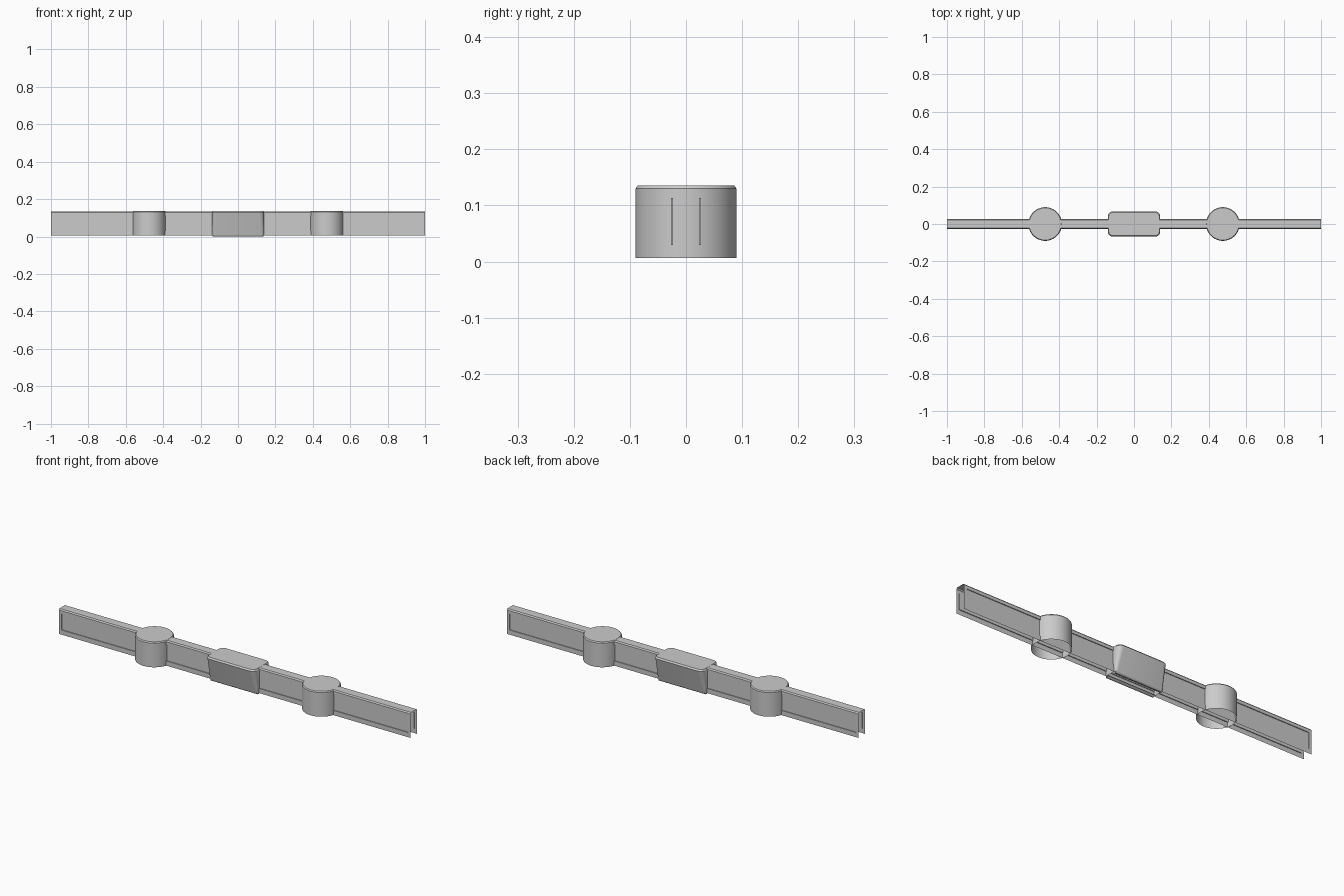
import bpy, bmesh, math

if "Cube" in bpy.data.objects:
    bpy.data.objects.remove(bpy.data.objects["Cube"])


def loft(name, rings, closed=True, cap=True, mirror=False, smooth=False):
    """Skin a list of equal-length point rings, optionally capping the last one."""
    bm = bmesh.new()
    vr = [[bm.verts.new(p) for p in r] for r in rings]
    n = len(rings[0])
    for a, b in zip(vr, vr[1:]):
        for i in range(n if closed else n - 1):
            j = (i + 1) % n
            bm.faces.new((a[i], a[j], b[j], b[i]))
    if cap:
        bm.faces.new(vr[-1])
    me = bpy.data.meshes.new(name)
    bm.to_mesh(me)
    bm.free()
    ob = bpy.data.objects.new(name, me)
    bpy.context.collection.objects.link(ob)
    if mirror:
        m = ob.modifiers.new("mirror", 'MIRROR')
        m.use_axis = (False, True, False)
        m.use_mirror_merge = False
    if smooth:
        bpy.ops.object.select_all(action='DESELECT')
        bpy.context.view_layer.objects.active = ob
        ob.select_set(True)
        bpy.ops.object.shade_smooth_by_angle(angle=math.radians(30))
    return ob


def rect(hx, y, z0, z1):
    return [(hx, y, z0), (-hx, y, z0), (-hx, y, z1), (hx, y, z1)]


def circle(cx, r, z, n=64):
    return [(cx + r * math.cos(2 * math.pi * i / n),
             r * math.sin(2 * math.pi * i / n), z) for i in range(n)]


def round_rect(hx, hy, rad, z, seg=6):
    pts = []
    for q, (sx, sy) in enumerate([(1, 1), (-1, 1), (-1, -1), (1, -1)]):
        for i in range(seg + 1):
            a = math.pi / 2 * (q + i / seg)
            pts.append((sx * (hx - rad) + rad * math.cos(a),
                        sy * (hy - rad) + rad * math.sin(a), z))
    return pts


TOP, BASE, HALF = 0.135, 0.006, 0.027

# Thin side walls with a long recessed panel
loft("side_wall", [rect(1, HALF, BASE, 0.129),
                   rect(0.985, HALF, 0.03, 0.113),
                   rect(0.985, HALF - 0.004, 0.03, 0.113)], mirror=True)

# Top strip with chamfered long edges
profile = [(-HALF, 0.129), (-0.022, TOP), (0.022, TOP), (HALF, 0.129)]
loft("top_strip", [[(x, y, z) for y, z in profile] for x in (1, -1)],
     closed=False, cap=False)

# Round posts, open underneath
for side, cx in (("left", -0.475), ("right", 0.475)):
    loft(side + "_post", [circle(cx, 0.09, BASE), circle(cx, 0.09, 0.13),
                          circle(cx, 0.086, TOP + 0.0003)], smooth=True)

# Centre block, tapering inwards towards the bottom
loft("centre_block", [round_rect(0.138, 0.036, 0.012, BASE),
                      round_rect(0.14, 0.068, 0.028, 0.128),
                      round_rect(0.136, 0.062, 0.025, TOP + 0.0003)], smooth=True)

# Rounded feet under the long sides of the block
foot = [(0.036, BASE), (0.031, 0), (0.024, 0), (0.015, BASE)]
loft("block_foot", [[(x, y, z) for y, z in foot] for x in (0.135, -0.135)],
     closed=False, cap=False, mirror=True)
